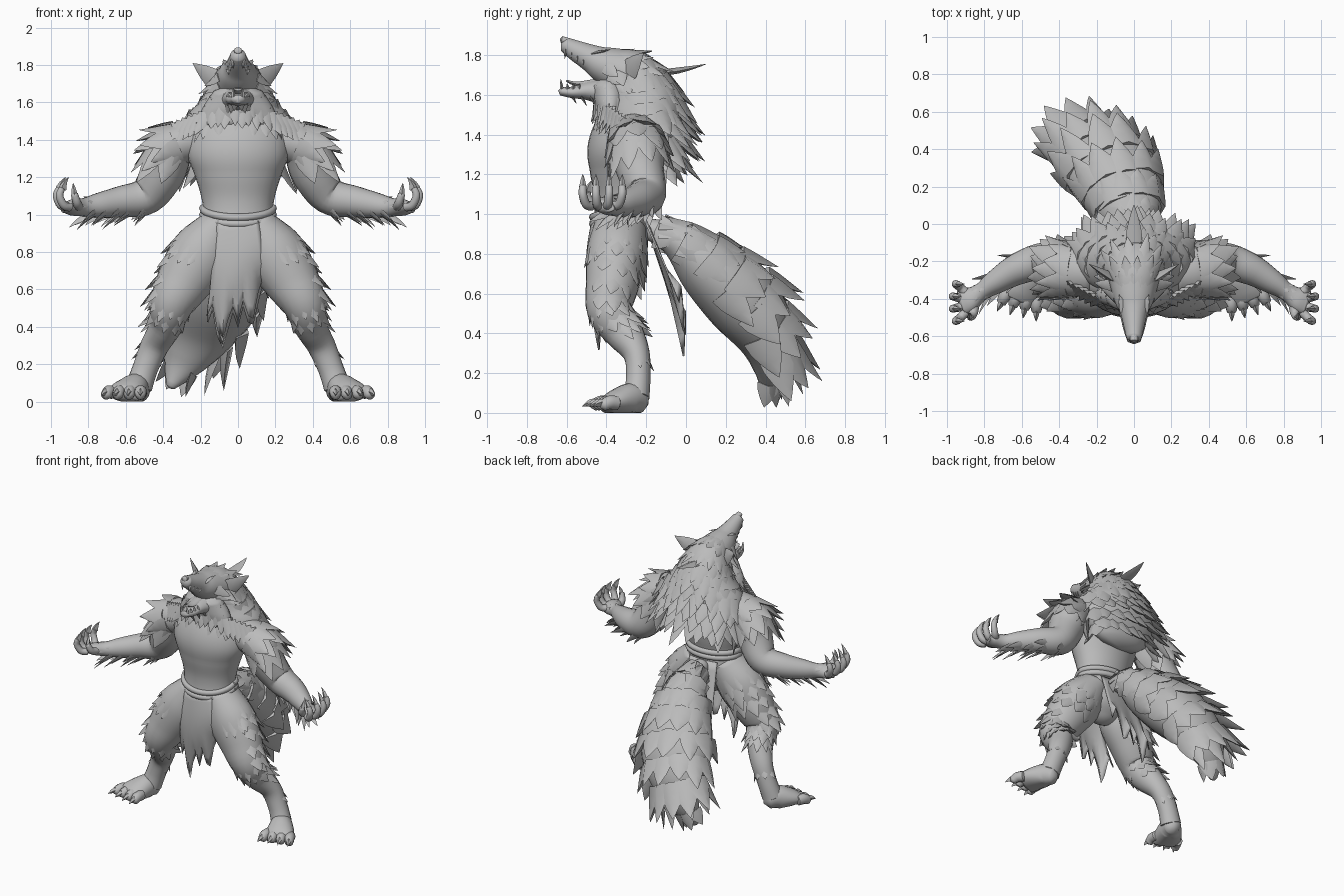
import bpy, bmesh, math, random
from mathutils import Vector

if "Cube" in bpy.data.objects:
    bpy.data.objects.remove(bpy.data.objects["Cube"])

random.seed(4)
X = Vector((1, 0, 0))
ARM_REF = Vector((0.6, 0, 1))
grey = bpy.data.materials.new("plain grey")
grey.diffuse_color = (0.5, 0.5, 0.5, 1)
grey.use_nodes = True
grey.node_tree.nodes["Principled BSDF"].inputs["Base Color"].default_value = grey.diffuse_color


def finish(bm, name, mirror=False, thickness=0, angle=50):
    """Turn a bmesh into a shaded object, optionally mirrored or thickened."""
    bmesh.ops.recalc_face_normals(bm, faces=bm.faces)
    me = bpy.data.meshes.new(name)
    bm.to_mesh(me)
    bm.free()
    ob = bpy.data.objects.new(name, me)
    bpy.context.collection.objects.link(ob)
    me.materials.append(grey)
    bpy.ops.object.select_all(action='DESELECT')
    ob.select_set(True)
    bpy.context.view_layer.objects.active = ob
    bpy.ops.object.shade_smooth_by_angle(angle=math.radians(angle))
    if thickness:
        ob.modifiers.new("thickness", 'SOLIDIFY').thickness = thickness
    if mirror:
        m = ob.modifiers.new("mirror", 'MIRROR')
        m.use_mirror_merge = False
    return ob


def spline(path, t):
    """Smooth interpolation of (x, y, z, width, depth) points."""
    i = min(int(t), len(path) - 2)
    f = t - i
    p1, p2 = path[i], path[i + 1]
    p0, p3 = path[max(i - 1, 0)], path[min(i + 2, len(path) - 1)]
    return [0.5 * (2 * b + (c - a) * f + (2 * a - 5 * b + 4 * c - d) * f * f
                   + (3 * b - a - 3 * c + d) * f ** 3)
            for a, b, c, d in zip(p0, p1, p2, p3)]


def surface(path, t, deg, ref=X):
    """Point, normal and direction on the skin of a tapered tube."""
    end = len(path) - 1
    t = max(0, min(t, end))
    c = spline(path, t)
    d = (Vector(spline(path, min(t + .05, end))[:3])
         - Vector(spline(path, max(t - .05, 0))[:3])).normalized()
    u = (ref - d * ref.dot(d)).normalized()
    v = d.cross(u)
    ca, sa = math.cos(math.radians(deg)), math.sin(math.radians(deg))
    rw, rd = max(c[3], .003), max(c[4], .003)
    return (Vector(c[:3]) + u * rw * ca + v * rd * sa,
            (u * ca / rw + v * sa / rd).normalized(), d)


def tube(bm, path, ref=X, seg=18, steps=5, floor=None):
    n = (len(path) - 1) * steps
    rings = [[bm.verts.new(surface(path, k / steps, 360 * s / seg, ref)[0])
              for s in range(seg)] for k in range(n + 1)]
    for a, b in zip(rings, rings[1:]):
        for s in range(seg):
            bm.faces.new((a[s], a[(s + 1) % seg], b[(s + 1) % seg], b[s]))
    for ring, p, t, sign in ((rings[0], path[0], 0, -1), (rings[-1], path[-1], len(path) - 1, 1)):
        d = surface(path, t, 0, ref)[2]
        tip = bm.verts.new(Vector(p[:3]) + d * sign * .6 * min(p[3], p[4]))
        for s in range(seg):
            bm.faces.new((ring[s], ring[(s + 1) % seg], tip))
    if floor is not None:
        for v in bm.verts:
            v.co.z = max(v.co.z, floor)


def spike(bm, base, direction, normal, length, width, bend=.12, thick=.3):
    """Curved pointed tuft, also used for claws, teeth and ears."""
    d = Vector(direction).normalized()
    n = Vector(normal)
    n = (n - d * n.dot(d)).normalized()
    s = d.cross(n)
    base = Vector(base)
    rings = []
    for f, w in ((0, 1), (.3, .9), (.6, .6), (.85, .25)):
        c = base + d * length * f + n * bend * length * f * f
        r = width * w / 2
        rings.append([bm.verts.new(c + o) for o in
                      (s * r, n * r * thick * 1.5, -s * r, -n * r * thick)])
    tip = bm.verts.new(base + d * length + n * bend * length)
    for a, b in zip(rings, rings[1:]):
        for k in range(4):
            bm.faces.new((a[k], a[(k + 1) % 4], b[(k + 1) % 4], b[k]))
    for k in range(4):
        bm.faces.new((rings[-1][k], rings[-1][(k + 1) % 4], tip))
    bm.faces.new(rings[0])


def fur(bm, path, t0, t1, rows, a0, a1, count, l0, l1, width, lift=.35, ref=X):
    """Staggered overlapping rows of tufts over part of a tube."""
    for r in range(rows):
        f = r / max(rows - 1, 1)
        for k in range(count):
            a = a0 + (a1 - a0) * (k + .25 + .5 * (r % 2)) / count + random.uniform(-4, 4)
            p, n, d = surface(path, t0 + (t1 - t0) * f + random.uniform(-.06, .06), a, ref)
            length = (l0 + (l1 - l0) * f) * random.uniform(.8, 1.2)
            spike(bm, p - n * .018, d + n * lift, n, length, width * random.uniform(.85, 1.15))


# torso with chest and hips
bm = bmesh.new()
tube(bm, [(0, -.25, 1.56, .14, .12), (0, -.285, 1.46, .25, .155), (0, -.32, 1.33, .272, .175),
          (0, -.325, 1.22, .235, .16), (0, -.325, 1.12, .203, .142), (0, -.33, 1.03, .188, .13),
          (0, -.33, .92, .2, .14), (0, -.33, .8, .19, .13), (0, -.33, .72, .08, .06)], seg=28)
finish(bm, "torso")

# rolled belt, two strands dipping at the front
for name, h in (("belt_upper", 1.035), ("belt_lower", 1.0)):
    bm = bmesh.new()
    ring = []
    for k in range(33):
        a = 2 * math.pi * k / 32
        front = max(0, -math.sin(a))
        ring.append((.19 * math.cos(a), -.33 + .14 * math.sin(a), h - .05 * front, .02, .018))
    tube(bm, ring, ref=Vector((0, 0, 1)), seg=8, steps=1)
    finish(bm, name)

# mane: core and tufts, sweeping from the brow over the shoulders and back
mane = [(0, -.40, 1.78, .08, .05), (0, -.27, 1.72, .14, .115), (0, -.225, 1.6, .21, .18),
        (0, -.20, 1.48, .31, .195), (0, -.165, 1.35, .29, .155), (0, -.14, 1.23, .16, .07)]
bm = bmesh.new()
tube(bm, mane, seg=24)
finish(bm, "mane_core")
bm = bmesh.new()
fur(bm, mane, .35, 1.1, 3, 195, 345, 5, .09, .13, .075, .45)
fur(bm, mane, 1.45, 4.4, 7, 160, 380, 11, .13, .18, .115, .45)
spike(bm, (0, -.1, 1.71), (0, 1, .12), (0, 0, 1), .21, .09, .1)
finish(bm, "mane_tufts")

# throat and the ruff across the upper chest
throat = [(0, -.40, 1.66, .13, .08), (0, -.38, 1.57, .19, .085), (0, -.385, 1.48, .22, .06)]
bm = bmesh.new()
tube(bm, throat)
finish(bm, "throat")
bm = bmesh.new()
fur(bm, throat, .4, 1.8, 4, -20, 200, 9, .09, .1, .075, .28)
for k in range(6):
    spike(bm, (.17 + .03 * k, -.40 + .016 * k, 1.54 - .012 * k), (.45, -.2, -.9), (.3, -1, .3), .14, .09)
    spike(bm, (-.17 - .03 * k, -.40 + .016 * k, 1.54 - .012 * k), (-.45, -.2, -.9), (-.3, -1, .3), .14, .09)
finish(bm, "ruff_tufts")

# head: skull, muzzle, lower jaw and tongue
bm = bmesh.new()
tube(bm, [(0, -.28, 1.70, .14, .13), (0, -.41, 1.75, .105, .095), (0, -.48, 1.785, .072, .07),
          (0, -.56, 1.825, .052, .052), (0, -.61, 1.855, .04, .038)])
finish(bm, "skull_and_muzzle")
bm = bmesh.new()
tube(bm, [(0, -.38, 1.61, .11, .08), (0, -.49, 1.62, .075, .05), (0, -.57, 1.612, .055, .03),
          (0, -.63, 1.618, .034, .022)])
finish(bm, "lower_jaw")
bm = bmesh.new()
tube(bm, [(0, -.46, 1.66, .035, .02), (0, -.55, 1.655, .03, .012), (0, -.6, 1.67, .02, .006)], seg=10)
finish(bm, "tongue")
bm = bmesh.new()
tube(bm, [(0, -.59, 1.868, .022, .018), (0, -.625, 1.878, .022, .018)], seg=10)
finish(bm, "nose")
bm = bmesh.new()
for k in range(4):
    size = .05 if k == 0 else .028
    spike(bm, (.026 + .008 * k, -.605 + .03 * k, 1.83 - .018 * k), (0, -.1, -1), X, size, .018, 0, 1)
    spike(bm, (.024 + .008 * k, -.625 + .03 * k, 1.63), (0, -.1, 1), X, size, .018, 0, 1)
finish(bm, "teeth", True)

# ears, brows, cheek tufts and chin tufts
bm = bmesh.new()
spike(bm, (.1, -.3, 1.70), (.15, .08, .11), (-.4, .8, .2), .2, .13, .05)
finish(bm, "ear", True)
bm = bmesh.new()
for k in range(4):
    spike(bm, (.1, -.40 + .022 * k, 1.74 - .04 * k), (.55, .5, -.45), X, .11, .075)
    spike(bm, (.1, -.34 + .035 * k, 1.72 - .04 * k), (.7, .2, -.6), X, .14, .085)
spike(bm, (.05, -.47, 1.805), (.3, .95, .2), (0, 0, 1), .1, .05, .05)
for k in range(3):
    spike(bm, (.015 + .016 * k, -.58 + .045 * k, 1.605), (.1, .6, -.8), (0, -1, 0), .06 + .015 * k, .045)
finish(bm, "face_tufts", True)

# arms from shoulder to palm
arm = [(.22, -.26, 1.40, .11, .12), (.35, -.25, 1.36, .12, .14), (.405, -.23, 1.22, .118, .12),
       (.49, -.2, 1.1, .1, .1), (.62, -.24, 1.07, .085, .085), (.74, -.31, 1.05, .068, .065),
       (.82, -.365, 1.04, .05, .048), (.885, -.405, 1.04, .042, .068), (.925, -.42, 1.04, .028, .065)]
bm = bmesh.new()
tube(bm, arm, ARM_REF)
finish(bm, "arm", True)
bm = bmesh.new()
fur(bm, arm, .75, 1.25, 3, -140, 130, 7, .15, .18, .125, .22, ARM_REF)
finish(bm, "shoulder_tufts", True)
bm = bmesh.new()
fur(bm, arm, 3.2, 5.4, 5, 135, 250, 4, .11, .14, .055, .4, ARM_REF)
fur(bm, arm, 5.5, 5.8, 2, -60, 120, 3, .06, .07, .045, .25, ARM_REF)
finish(bm, "forearm_tufts", True)

# curled fingers and thumb with claws
fingers, claws = bmesh.new(), bmesh.new()
for i in (-1.5, -.5, .5, 1.5):
    y, k = -.42, .016 * abs(i)
    tube(fingers, [(.9, y + .035 * i, 1.04, .026, .024), (.955 - k, y + .055 * i, 1.05, .023, .023),
                   (.978 - k, y + .066 * i, 1.1, .021, .021), (.965 - k, y + .066 * i, 1.14, .018, .018)],
         Vector((0, 1, 0)), 10, 4)
    spike(claws, (.968 - k, y + .066 * i, 1.13), (-.05, 0, 1), (-1, 0, 0), .075, .034, .5, 1)
tube(fingers, [(.85, -.41, 1.04, .028, .028), (.86, -.48, 1.06, .024, .024),
               (.875, -.5, 1.11, .019, .019)], X, 10, 4)
spike(claws, (.875, -.5, 1.105), (.1, 0, 1), (0, 1, 0), .065, .032, .4, 1)
finish(fingers, "fingers", True)
finish(claws, "finger_claws", True)

# legs from hip to ankle
leg = [(.1, -.33, .94, .11, .13), (.19, -.35, .8, .165, .15), (.285, -.37, .65, .15, .135),
       (.355, -.385, .52, .118, .115), (.385, -.315, .41, .088, .1), (.445, -.25, .3, .076, .068),
       (.495, -.24, .18, .068, .062), (.53, -.25, .08, .072, .067)]
bm = bmesh.new()
tube(bm, leg)
finish(bm, "leg", True)
bm = bmesh.new()
fur(bm, leg, .7, 2.8, 5, -60, 45, 3, .11, .11, .09, .25)
fur(bm, leg, 1.1, 1.3, 1, 40, 100, 3, .12, .12, .08, .06)
fur(bm, leg, .6, 1.5, 3, 240, 300, 2, .13, .13, .1, .2)
finish(bm, "thigh_tufts", True)
bm = bmesh.new()
fur(bm, leg, 3.1, 3.9, 3, 190, 380, 6, .09, .11, .07, .28)
fur(bm, leg, 3.0, 3.3, 2, 30, 150, 4, .08, .08, .06, .1)
fur(bm, leg, 5.3, 5.5, 1, 150, 390, 5, .07, .07, .055, .3)
finish(bm, "shin_tufts", True)

# feet, toes and toe claws
bm = bmesh.new()
tube(bm, [(.515, -.215, .05, .05, .055), (.545, -.27, .07, .075, .08), (.585, -.345, .058, .095, .065),
          (.61, -.4, .042, .1, .045)], floor=0)
finish(bm, "foot", True)
toes, claws = bmesh.new(), bmesh.new()
along, across = Vector((.25, -.97, 0)), Vector((.97, .25, 0))
for i in (-1.5, -.5, .5, 1.5):
    a = Vector((.595, -.365, .05)) + across * .052 * i
    out = along + across * .15 * i
    b, c = a + out * .045, a + out * .08
    tube(toes, [(*a, .034, .036), (b.x, b.y, .052, .034, .036), (c.x, c.y, .035, .027, .028)],
         X, 10, 4, floor=0)
    spike(claws, c + Vector((0, 0, .005)), out + Vector((0, 0, .05)), (0, 0, -1), .055, .034, .45, 1)
finish(toes, "toes", True)
finish(claws, "toe_claws", True)

# torn loincloth, front and back panels, ragged only along the hem
for name, y0, y1, bulge, drop, side in (("front_cloth", -.475, -.45, -.04, .42, 1),
                                        ("back_cloth", -.19, .0, .0, .45, -1)):
    bm = bmesh.new()
    cols, rows = 12, 10
    grid = []
    for j in range(rows + 1):
        s = j / rows
        row = []
        for i in range(cols + 1):
            x = (i / cols - .5) * (.22 + .11 * s)
            rag = (.03, -.06, .05, .09, -.03, -.08)[i % 6] * max(0, (s - .6) / .4)
            z = .97 - s * (drop + .16 * (1 - abs(i / cols - .3) * 2)) - rag
            y = y0 + (y1 - y0) * s + bulge * math.sin(math.pi * s) + side * 1.2 * x * x
            row.append(bm.verts.new((x, y, z)))
        grid.append(row)
    for a, b in zip(grid, grid[1:]):
        for i in range(cols):
            bm.faces.new((a[i], a[i + 1], b[i + 1], b[i]))
    finish(bm, name, thickness=.008)

# bushy tail swinging down to one side
tail = [(0, -.2, .93, .05, .05), (0, -.05, .87, .11, .09), (-.04, .11, .74, .2, .165),
        (-.12, .28, .57, .25, .19), (-.21, .40, .39, .205, .15), (-.29, .43, .22, .12, .09),
        (-.36, .40, .08, .025, .02)]
bm = bmesh.new()
tube(bm, tail, seg=24)
finish(bm, "tail_core")
bm = bmesh.new()
fur(bm, tail, .5, 4.2, 7, 160, 380, 7, .15, .24, .17, .27)
fur(bm, tail, 4.5, 5.3, 2, 160, 380, 4, .2, .13, .12, .06)
finish(bm, "tail_tufts")
